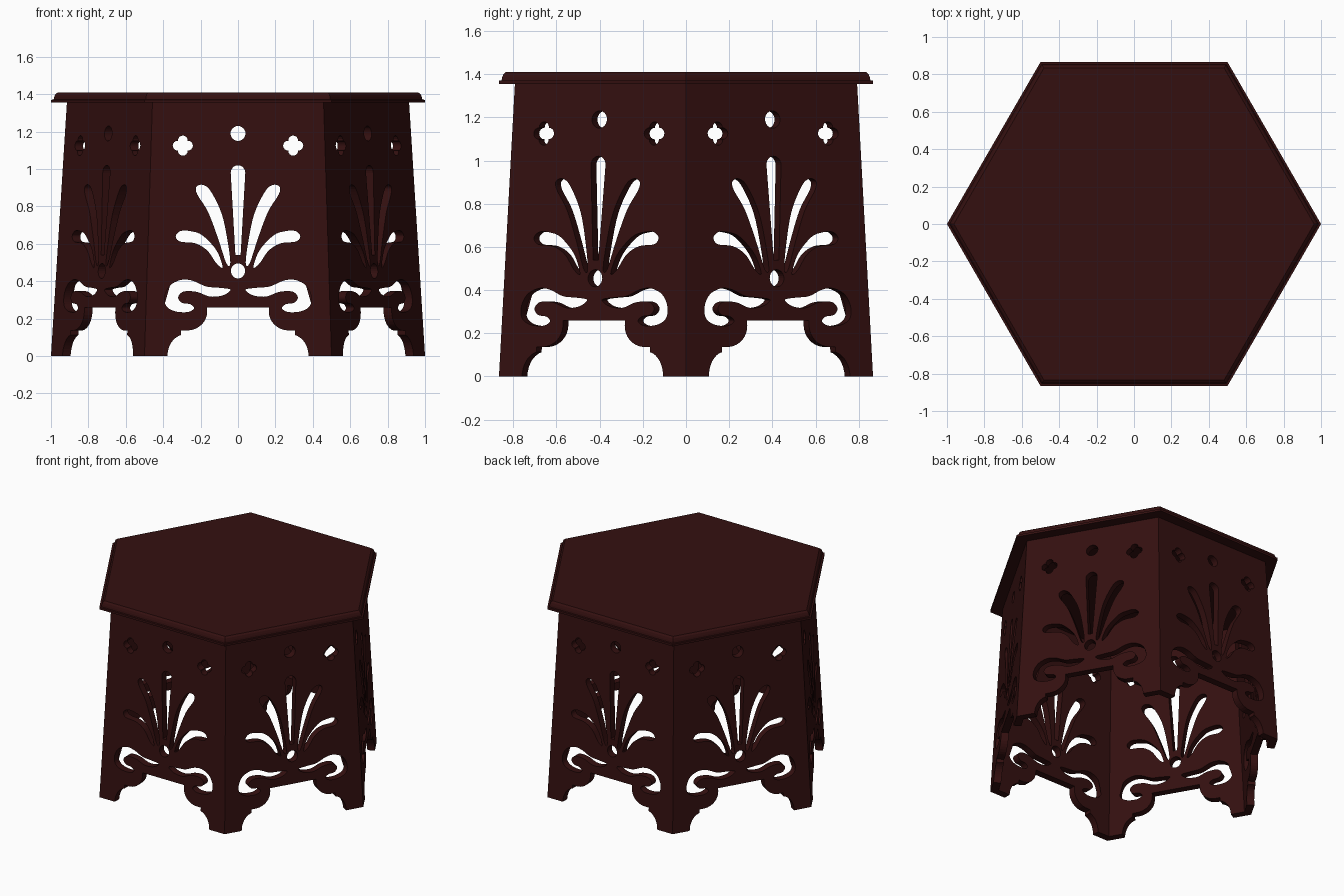
import bpy, bmesh, math

if "Cube" in bpy.data.objects:
    bpy.data.objects.remove(bpy.data.objects["Cube"])

T = 0.05            # panel thickness
H = 1.36            # panel height
wood = bpy.data.materials.new("dark mahogany")
wood.diffuse_color = (0.034, 0.005, 0.005, 1)
wood.use_nodes = True
wood.node_tree.nodes["Principled BSDF"].inputs["Base Color"].default_value = wood.diffuse_color


def apothem(z):
    return 0.866 - 0.0544 * z


def smooth(pts, n=5):
    # closed Catmull-Rom curve through the points
    out, k = [], len(pts)
    for i in range(k):
        p = [pts[(i + j - 1) % k] for j in range(4)]
        for s in range(n):
            t = s / n
            out.append(tuple(0.5 * (2 * p[1][a] + (p[2][a] - p[0][a]) * t
                       + (2 * p[0][a] - 5 * p[1][a] + 4 * p[2][a] - p[3][a]) * t * t
                       + (3 * p[1][a] - p[0][a] - 3 * p[2][a] + p[3][a]) * t ** 3)
                       for a in (0, 1)))
    return out


def arc(cx, cz, rx, rz, a0, a1, n=8):
    return [(cx + rx * math.cos(math.radians(a0 + (a1 - a0) * i / n)),
             cz + rz * math.sin(math.radians(a0 + (a1 - a0) * i / n))) for i in range(n + 1)]


def mirror(pts):
    return [(-x, z) for x, z in reversed(pts)]


def quatrefoil(cx, cz, d=0.028, r=0.026, n=32):
    pts = []
    for i in range(n):
        a = 2 * math.pi * i / n
        b = (a + math.pi / 4) % (math.pi / 2) - math.pi / 4
        q = d * math.cos(b) + math.sqrt(r * r - (d * math.sin(b)) ** 2)
        pts.append((cx + q * math.cos(a), cz + q * math.sin(a)))
    return pts


# right half of the panel outline, from top corner round the foot to the arch
w0, w1 = apothem(0) / math.sqrt(3), apothem(H) / math.sqrt(3)
half = [(w1, H), (w0, 0)]
half += arc(0.285, 0, 0.092, 0.115, 0, 78)
half += [(0.304, 0.137), (0.272, 0.137)]
half += arc(0.272, 0.237, 0.107, 0.1, 265, 180)
half += [(0.165, 0.26)]
outline = half + mirror(half)

# pierced palmette
holes = [arc(0, 1.19, 0.04, 0.04, 0, 345, 23),
         arc(0, 0.455, 0.038, 0.04, 0, 345, 23),
         [(0.014, 0.54)] + arc(0, 0.98, 0.039, 0.04, 0, 180, 12) + [(-0.014, 0.54)]]
petal_mid = [(0.042, 0.49), (0.05, 0.58), (0.085, 0.754), (0.145, 0.88), (0.187, 0.915),
             (0.222, 0.905), (0.218, 0.865), (0.16, 0.77), (0.107, 0.63), (0.064, 0.50)]
petal_low = [(0.082, 0.475), (0.115, 0.565), (0.19, 0.645), (0.25, 0.667), (0.305, 0.669),
             (0.333, 0.642), (0.31, 0.612), (0.23, 0.603), (0.165, 0.565), (0.115, 0.495)]
scroll = [(0.04, 0.355), (0.10, 0.365), (0.17, 0.372), (0.24, 0.402), (0.30, 0.408),
          (0.36, 0.38), (0.39, 0.325), (0.385, 0.27), (0.34, 0.24), (0.27, 0.235),
          (0.235, 0.255), (0.255, 0.277), (0.30, 0.285), (0.32, 0.315), (0.29, 0.345),
          (0.22, 0.343), (0.15, 0.318), (0.08, 0.325)]
for p in (smooth(petal_mid), smooth(petal_low), smooth(scroll), quatrefoil(0.295, 1.125)):
    holes += [p, mirror(p)]

# filled curve -> panel mesh
cu = bpy.data.curves.new("panel_profile", 'CURVE')
cu.dimensions = '2D'
cu.fill_mode = 'BOTH'
cu.extrude = T / 2
for pts in [outline] + holes:
    s = cu.splines.new('POLY')
    s.points.add(len(pts) - 1)
    for q, (x, z) in zip(s.points, pts):
        q.co = (x, z, 0, 1)
    s.use_cyclic_u = True
tmp = bpy.data.objects.new("panel_profile", cu)
bpy.context.collection.objects.link(tmp)
dg = bpy.context.evaluated_depsgraph_get()
panel = bpy.data.meshes.new_from_object(tmp.evaluated_get(dg))
bpy.data.objects.remove(tmp)

# lean the panel inward and mitre its side edges
bm = bmesh.new()
bm.from_mesh(panel)
bmesh.ops.remove_doubles(bm, verts=bm.verts, dist=1e-5)
for v in bm.verts:
    u, z, inner = v.co.x, v.co.y, v.co.z < 0
    a = apothem(z) - (T if inner else 0)
    if abs(u) > apothem(z) / math.sqrt(3) - 1e-3:
        u = math.copysign(a / math.sqrt(3), u)
    v.co = (u, -a, z)
bmesh.ops.recalc_face_normals(bm, faces=bm.faces)
bm.to_mesh(panel)
bm.free()
panel.materials.clear()
panel.materials.append(wood)
for f in panel.polygons:
    f.use_smooth = False
    f.material_index = 0
for i in range(6):
    o = bpy.data.objects.new("side_panel_%d" % (i + 1), panel)
    o.rotation_euler.z = i * math.pi / 3
    bpy.context.collection.objects.link(o)

# hexagonal moulded top
bm = bmesh.new()
rings = []
for r, z in [(1.0, 1.355), (1.0, 1.37), (0.986, 1.371), (0.983, 1.385), (0.976, 1.4), (0.963, 1.41)]:
    rings.append([bm.verts.new((r * math.cos(i * math.pi / 3), r * math.sin(i * math.pi / 3), z))
                  for i in range(6)])
for a, b in zip(rings, rings[1:]):
    for i in range(6):
        j = (i + 1) % 6
        bm.faces.new((a[i], a[j], b[j], b[i]))
bm.faces.new(rings[-1])
bm.faces.new(rings[0][::-1])
me = bpy.data.meshes.new("table_top")
bm.to_mesh(me)
bm.free()
me.materials.append(wood)
bpy.context.collection.objects.link(bpy.data.objects.new("table_top", me))
